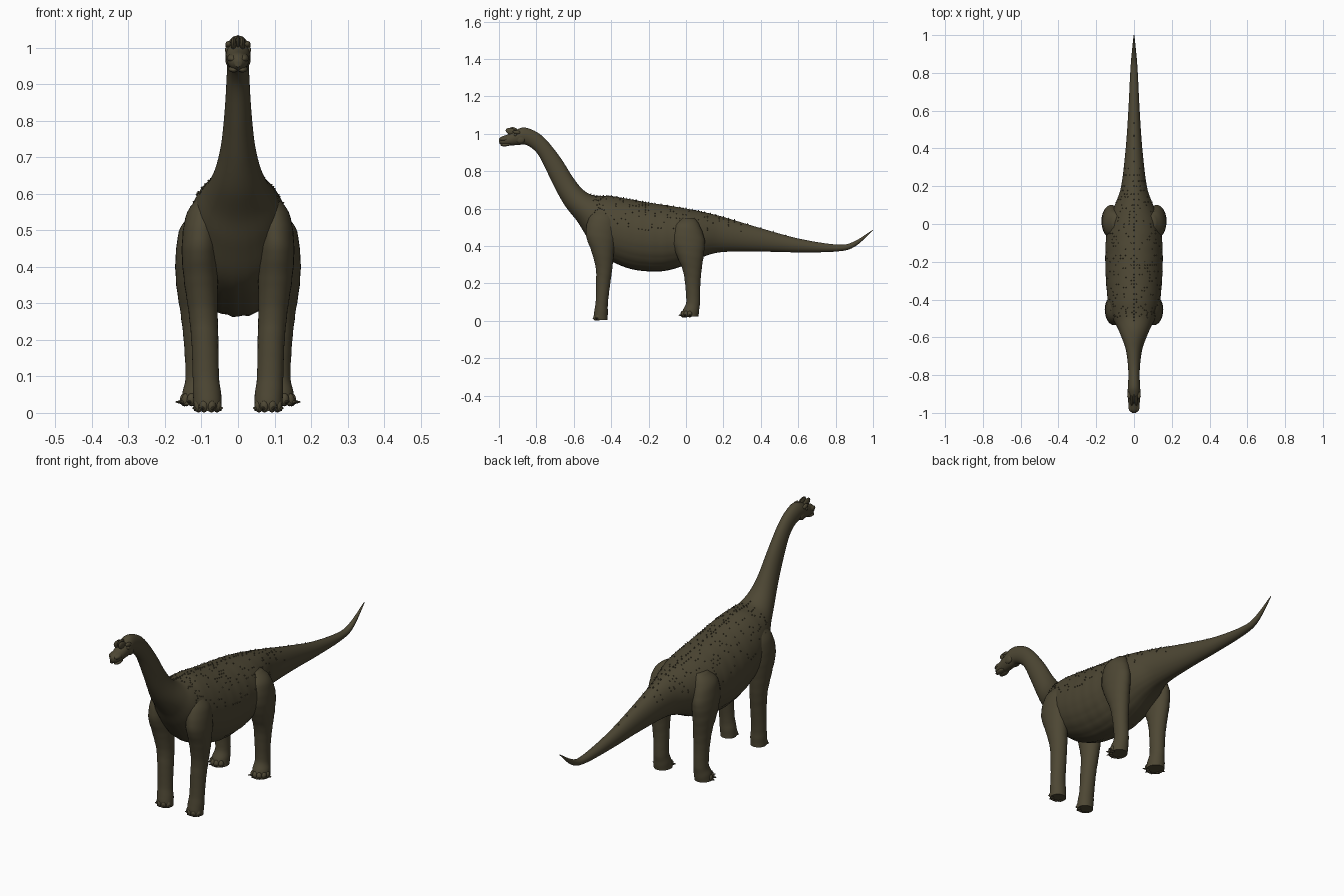
import bpy
import bmesh
import math
import random
from mathutils import Vector, Matrix

random.seed(4)
cube = bpy.data.objects.get("Cube")
if cube:
    bpy.data.objects.remove(cube, do_unlink=True)

# One olive brown hide for the whole animal
hide = bpy.data.materials.new("olive_brown_hide")
hide.use_nodes = True
hide.diffuse_color = (0.075, 0.063, 0.034, 1)
shader = hide.node_tree.nodes["Principled BSDF"]
shader.inputs["Base Color"].default_value = hide.diffuse_color
shader.inputs["Roughness"].default_value = 0.9


def finish(name, bm, mirrored=False):
    """Turn a bmesh into a smooth object, optionally mirrored to the other side."""
    bmesh.ops.recalc_face_normals(bm, faces=bm.faces)
    mesh = bpy.data.meshes.new(name)
    bm.to_mesh(mesh)
    bm.free()
    obj = bpy.data.objects.new(name, mesh)
    bpy.context.collection.objects.link(obj)
    mesh.materials.append(hide)
    if mirrored:
        obj.modifiers.new("mirror", "MIRROR").use_mirror_merge = False
    bpy.ops.object.select_all(action="DESELECT")
    obj.select_set(True)
    bpy.context.view_layer.objects.active = obj
    bpy.ops.object.shade_smooth_by_angle(angle=math.radians(50))
    return obj


def spline(rows, steps):
    """Catmull-Rom interpolation between section rows."""
    result = []
    last = len(rows) - 1
    for i in range(last):
        a, b, c, d = (rows[max(0, min(last, k))] for k in (i - 1, i, i + 1, i + 2))
        for s in range(steps):
            t = s / steps
            result.append([q + t / 2 * (r - p + t * (2 * p - 5 * q + 4 * r - w
                           + t * (3 * (q - r) + w - p)))
                           for p, q, r, w in zip(a, b, c, d)])
    return result + [list(rows[last])]


def loft(bm, sections, sides, relief):
    """Skin oval sections given as centre, up axis and side axis."""
    rings = []
    for centre, up, side in sections:
        ring = []
        for k in range(sides):
            angle = math.tau * k / sides
            swell = 1 + relief(centre, angle)
            ring.append(bm.verts.new(centre + swell * (up * math.sin(angle) + side * math.cos(angle))))
        rings.append(ring)
    for first, second in zip(rings, rings[1:]):
        for k in range(sides):
            n = (k + 1) % sides
            bm.faces.new((first[k], first[n], second[n], second[k]))
    bm.faces.new(rings[0])
    bm.faces.new(rings[-1])


def lump(bm, centre, size, tilt=0.0):
    """Add an ellipsoid, tilted about the x axis."""
    matrix = (Matrix.Translation(centre) @ Matrix.Rotation(tilt, 4, "X")
              @ Matrix.Diagonal((*size, 1)))
    bmesh.ops.create_uvsphere(bm, u_segments=14, v_segments=9, radius=1, matrix=matrix)


def spike(bm, base, direction, radius, height):
    """Add a small cone standing on the hide."""
    turn = direction.to_track_quat("Z", "Y").to_matrix().to_4x4()
    bmesh.ops.create_cone(bm, cap_ends=True, segments=6, radius1=radius, radius2=radius * 0.2,
                          depth=height, matrix=Matrix.Translation(base) @ turn)


# Trunk, neck and tail: y and z of the upper edge, y and z of the lower edge, half width
TRUNK = [
    (-1, .972, -.998, .948, .010), (-.985, .985, -.98, .938, .023),
    (-.95, .998, -.945, .937, .030), (-.90, 1.025, -.895, .94, .034),
    (-.86, 1.033, -.86, .942, .032), (-.80, 1.01, -.82, .92, .030),
    (-.745, .965, -.782, .875, .031), (-.67, .87, -.73, .77, .037),
    (-.61, .775, -.685, .68, .047), (-.56, .71, -.64, .605, .064),
    (-.51, .675, -.58, .53, .088), (-.46, .667, -.53, .45, .113),
    (-.40, .667, -.45, .35, .135), (-.3, .65, -.32, .285, .148),
    (-.2, .632, -.2, .265, .152), (-.1, .617, -.1, .27, .150),
    (0, .60, 0, .30, .138), (.1, .58, .1, .345, .102),
    (.2, .555, .2, .368, .068), (.4, .495, .4, .37, .044),
    (.6, .44, .6, .366, .030), (.8, .408, .8, .37, .020),
    (.89, .42, .9, .395, .013), (1, .487, 1, .483, .002)]


def trunk_relief(centre, angle):
    # Lengthwise skin folds low on the flanks, soft ribs higher up
    low = max(0, -math.sin(angle))
    inside = max(0, 1 - abs(centre.y + .15) / .5)
    ribs = .006 * math.sin(centre.y * 95) * abs(math.cos(angle))
    return inside * (.014 * low * math.sin(angle * 22) + ribs)


sections = []
for yt, zt, yb, zb, width in spline(TRUNK, 6):
    top, bottom = Vector((0, yt, zt)), Vector((0, yb, zb))
    sections.append(((top + bottom) / 2, (top - bottom) / 2, Vector((width, 0, 0))))
bm = bmesh.new()
loft(bm, sections, 64, trunk_relief)
body = finish("body_neck_and_tail", bm)

# Legs: x, y, z, half width, half depth
FRONT_LEG = [
    (.07, -.44, .61, .020, .040), (.095, -.45, .55, .044, .070), (.104, -.455, .46, .050, .080),
    (.102, -.445, .37, .047, .060), (.096, -.438, .28, .040, .044), (.091, -.443, .2, .037, .038),
    (.088, -.45, .1, .036, .033), (.084, -.455, .04, .039, .037), (.083, -.455, .005, .037, .036)]
HIND_LEG = [
    (.09, .01, .55, .025, .035), (.11, .005, .51, .047, .068), (.120, .012, .43, .051, .088),
    (.121, .022, .35, .048, .072), (.116, .033, .27, .041, .050), (.112, .036, .19, .036, .040),
    (.110, .038, .1, .034, .037), (.112, .026, .055, .040, .044), (.113, .02, .022, .042, .046)]


def leg_relief(centre, angle):
    # Faint wrinkle rings
    return .012 * math.sin(centre.z * 130 + 2 * math.sin(angle))


def leg(name, rows, toe_angles, claw):
    bm = bmesh.new()
    rings = [(Vector((x, y, z)), Vector((0, depth, 0)), Vector((width, 0, 0)))
             for x, y, z, width, depth in spline(rows, 5)]
    loft(bm, rings, 28, leg_relief)
    x, y, z, width, depth = rows[-1]
    for degrees in toe_angles:
        angle = math.radians(degrees)
        out = Vector((math.sin(angle), -math.cos(angle), 0))
        foot = Vector((x + out.x * width * .8, y + out.y * depth * .8, z + .014))
        lump(bm, foot, (.013, .014, .018))
        spike(bm, foot + out * .013 - Vector((0, 0, .006)), out, .008, claw)
    return finish(name, bm, mirrored=True)


leg("front_legs", FRONT_LEG, (-60, -20, 20, 60), .010)
leg("hind_legs", HIND_LEG, (-45, -10, 25, 60, 90), .022)

# Head: nasal arches, brows, eyes, cheeks and jaw, mirrored
bm = bmesh.new()
lump(bm, (.012, -.935, 1.012), (.008, .030, .018), -.3)
lump(bm, (.026, -.905, 1.008), (.009, .022, .010), -.2)
lump(bm, (.030, -.912, .995), (.006, .008, .008))
lump(bm, (.024, -.885, .970), (.011, .025, .022))
lump(bm, (.014, -.968, .972), (.016, .028, .012), .1)
lump(bm, (.012, -.962, .942), (.015, .030, .009), .1)
finish("face_features", bm, mirrored=True)

# Central crest between the nasal arches
bm = bmesh.new()
lump(bm, (0, -.925, 1.015), (.006, .028, .020), -.2)
finish("nasal_crest", bm)

# Knobbly scales scattered over the back, with a row along the spine
bm = bmesh.new()
candidates = [v for v in body.data.vertices if -.5 < v.co.y < .3 and v.normal.z > .15]
for vert in random.sample(candidates, min(260, len(candidates))):
    spike(bm, vert.co, vert.normal, .005, random.uniform(.006, .010))
for centre, up, side in sections[60:120:2]:
    spike(bm, centre + up, up.normalized(), .006, .012)
finish("back_scales", bm)
